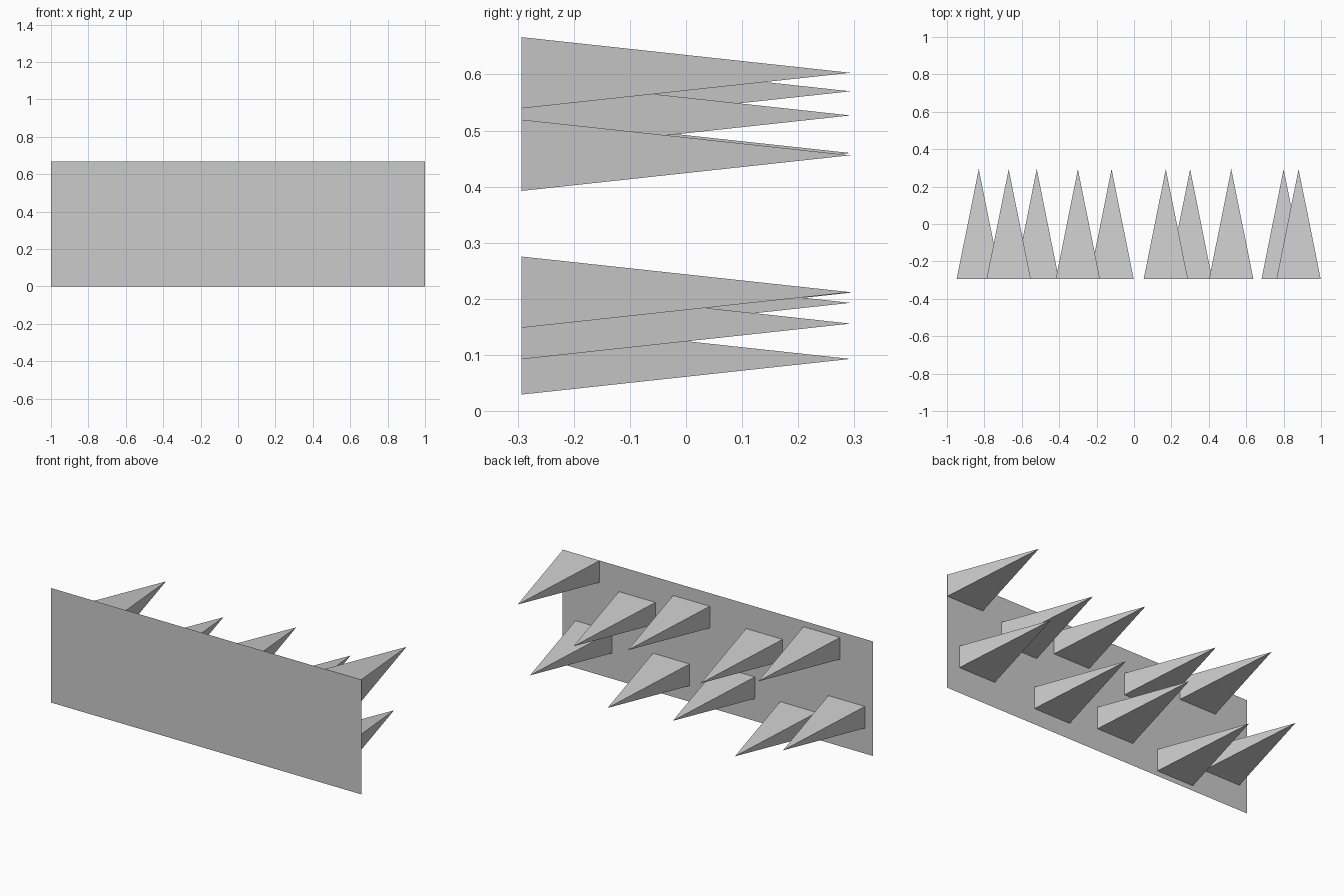
import bpy
import bmesh
from math import pi, sqrt
from mathutils import Matrix

cube = bpy.data.objects.get("Cube")
if cube:
    bpy.data.objects.remove(cube, do_unlink=True)

WIDTH, HEIGHT = 2.0, 0.667
BACK, TIP = -0.293, 0.293
SPIKE_W, SPIKE_H = 0.236, 0.127

# One plain grey for everything
grey = bpy.data.materials.new("plain_grey")
grey.use_nodes = True
colour = (0.6, 0.6, 0.6, 1)
grey.diffuse_color = colour
grey.node_tree.nodes["Principled BSDF"].inputs["Base Color"].default_value = colour


def finish_mesh(bm, name):
    mesh = bpy.data.meshes.new(name)
    bm.to_mesh(mesh)
    bm.free()
    mesh.materials.append(grey)
    return mesh


def place(name, mesh, location):
    obj = bpy.data.objects.new(name, mesh)
    obj.location = location
    bpy.context.collection.objects.link(obj)


# Thin sheet facing the front
upright = Matrix.Rotation(pi / 2, 4, "X")
bm = bmesh.new()
bmesh.ops.create_grid(bm, x_segments=1, y_segments=1, size=0.5)
bmesh.ops.transform(bm, matrix=upright @ Matrix.Diagonal((WIDTH, HEIGHT, 1, 1)), verts=bm.verts)
place("backing_sheet", finish_mesh(bm, "backing_sheet"), (0, BACK, HEIGHT / 2))

# Four-sided spike with an open base, pointing to the back
bm = bmesh.new()
bmesh.ops.create_cone(bm, cap_ends=False, segments=4, radius1=sqrt(0.5), radius2=0, depth=1)
bmesh.ops.remove_doubles(bm, verts=bm.verts, dist=0.0001)
shape = (Matrix.Rotation(-pi / 2, 4, "X")
         @ Matrix.Diagonal((SPIKE_W, SPIKE_H, TIP - BACK, 1))
         @ Matrix.Rotation(pi / 4, 4, "Z"))
bmesh.ops.transform(bm, matrix=shape, verts=bm.verts)
bmesh.ops.recalc_face_normals(bm, faces=bm.faces)
spike = finish_mesh(bm, "spike")

# Two uneven rows of spikes: (x, z) of each tip
rows = {
    "upper": [(-0.67, 0.570), (-0.30, 0.460), (0.17, 0.527), (0.52, 0.456), (0.88, 0.603)],
    "lower": [(-0.83, 0.211), (-0.52, 0.093), (-0.12, 0.193), (0.30, 0.156), (0.80, 0.212)],
}
for row, tips in rows.items():
    for i, (x, z) in enumerate(tips, 1):
        place(f"{row}_spike_{i}", spike, (x, (BACK + TIP) / 2, z))
